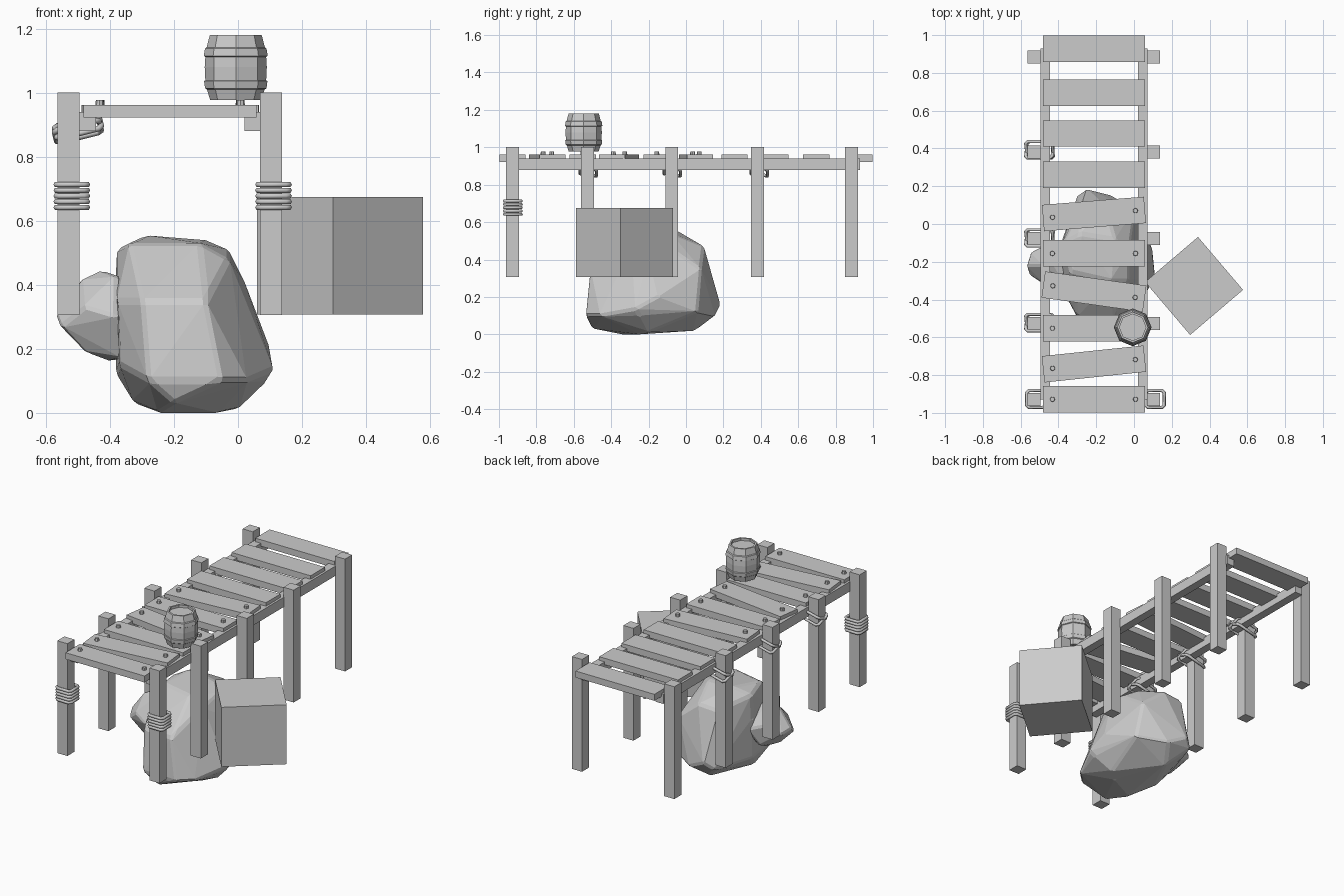
import bpy, bmesh, math
from mathutils import Vector

if "Cube" in bpy.data.objects:
    bpy.data.objects.remove(bpy.data.objects["Cube"])


def add_mesh(name, bm, loc=(0, 0, 0), rot=(0, 0, 0)):
    bmesh.ops.recalc_face_normals(bm, faces=bm.faces)
    me = bpy.data.meshes.new(name)
    bm.to_mesh(me)
    bm.free()
    ob = bpy.data.objects.new(name, me)
    ob.location, ob.rotation_euler = loc, rot
    bpy.context.collection.objects.link(ob)
    return ob


def box(name, loc, size, rz=0):
    bm = bmesh.new()
    bmesh.ops.create_cube(bm, size=1)
    bmesh.ops.scale(bm, vec=size, verts=bm.verts)
    return add_mesh(name, bm, loc, (0, 0, math.radians(rz)))


def rope(name, loc, hx, hy, rot=(0, 0, 0), r=0.009):
    # closed rope loop following a rectangle with cut corners
    c = 0.012
    pts = [(hx, hy - c), (hx - c, hy), (c - hx, hy), (-hx, hy - c),
           (-hx, c - hy), (c - hx, -hy), (hx - c, -hy), (hx, c - hy)]
    cu = bpy.data.curves.new(name, 'CURVE')
    cu.dimensions = '3D'
    cu.bevel_depth, cu.bevel_resolution = r, 1
    sp = cu.splines.new('POLY')
    sp.points.add(len(pts) - 1)
    for p, (x, y) in zip(sp.points, pts):
        p.co = (x, y, 0, 1)
    sp.use_cyclic_u = True
    ob = bpy.data.objects.new(name, cu)
    ob.location, ob.rotation_euler = loc, rot
    bpy.context.collection.objects.link(ob)


def rock(name, pts, bevel):
    bm = bmesh.new()
    for p in pts:
        bm.verts.new(p)
    res = bmesh.ops.convex_hull(bm, input=bm.verts)
    junk = {g for g in res['geom_interior'] + res['geom_unused'] if isinstance(g, bmesh.types.BMVert)}
    bmesh.ops.delete(bm, geom=list(junk), context='VERTS')
    ob = add_mesh(name, bm)
    m = ob.modifiers.new('soft_edges', 'BEVEL')
    m.width, m.segments = bevel, 1
    m.limit_method, m.angle_limit = 'ANGLE', math.radians(22)


# posts and rails
for y in (-0.928, -0.526, -0.076, 0.382, 0.885):
    for x in (-0.529, 0.103):
        box("post", (x, y, 0.653), (0.069, 0.069, 0.695))
for x in (-0.47, 0.046):
    box("rail", (x, 0, 0.91), (0.052, 1.86, 0.06))

# deck planks (centre y, twist), nailed on the front six
planks = [(0.928, 0), (0.696, 0), (0.479, 0), (0.26, 0), (0.053, 4.6),
          (-0.156, 0), (-0.358, -8), (-0.552, 0), (-0.741, 6), (-0.928, 0)]
for i, (y, a) in enumerate(planks):
    box("plank", (-0.212, y, 0.942), (0.541, 0.14, 0.04), a)
    if i < 4:
        continue
    for dx in (-0.22, 0.22):
        bm = bmesh.new()
        bmesh.ops.create_cone(bm, cap_ends=True, segments=8, radius1=0.014, radius2=0.012, depth=0.022)
        t = math.radians(a)
        add_mesh("nail", bm, (-0.212 + dx * math.cos(t), y + dx * math.sin(t), 0.967))

# rope coils on the front posts
for x in (-0.519, 0.111):
    for k in range(5):
        rope("rope_coil", (x, -0.926, 0.642 + k * 0.0178), 0.049, 0.045)

# crossed lashings tying the left posts to the rail
for y in (-0.522, -0.074, 0.392):
    for s, dz in ((1, 0), (-1, -0.012)):
        rope("lashing", (-0.5, y, 0.892 + dz), 0.072, 0.048,
             (math.radians(24 * s), math.radians(-14), 0))

# octagonal barrel with raised hoops and recessed lid
prof = [(0.08, 0.978), (0.09, 1.01), (0.096, 1.014), (0.099, 1.036), (0.095, 1.039),
        (0.097, 1.08), (0.095, 1.112), (0.1, 1.115), (0.096, 1.138), (0.091, 1.142),
        (0.081, 1.18), (0.07, 1.18), (0.07, 1.165)]
bm = bmesh.new()
rings = [[bm.verts.new((r * math.cos(k * math.pi / 4), r * math.sin(k * math.pi / 4), z))
          for k in range(8)] for r, z in prof]
for a, b in zip(rings, rings[1:]):
    for k in range(8):
        bm.faces.new((a[k], a[(k + 1) % 8], b[(k + 1) % 8], b[k]))
bm.faces.new(rings[0][::-1])
bm.faces.new(rings[-1])
add_mesh("barrel", bm, (-0.007, -0.547, 0))

# crate
box("crate", (0.318, -0.328, 0.491), (0.368, 0.368, 0.368), 40.4)

# boulders under the dock
big = [(-.3, .15, .12), (-.25, .185, .16), (-.13, .155, .1), (-.28, .09, .46), (-.15, .095, .47),
       (0, .08, .35), (.035, .06, .12), (-.285, -.05, .555), (-.1, -.08, .54), (-.34, -.25, .53),
       (-.12, -.3, .53), (-.03, -.15, .51), (-.03, -.3, .48), (-.385, -.1, .37), (-.378, -.1, .51),
       (-.38, -.1, .12), (-.378, -.35, .35), (-.37, -.35, .15), (.112, -.27, .135), (.09, -.25, .1),
       (.1, -.15, .2), (.02, -.2, .41), (-.3, -.49, .35), (-.1, -.51, .35), (-.28, -.53, .1),
       (-.05, -.535, .1), (-.2, -.5, .03), (.03, -.46, .1), (-.06, -.25, 0), (-.325, -.2, .03),
       (0, -.2, .012), (-.2, .05, .02), (-.25, -.35, .0)]
rock("large_boulder", big, 0.012)
small = [(-.57, -.22, .31), (-.555, -.27, .27), (-.55, -.15, .29), (-.48, -.25, .19), (-.4, -.2, .16),
         (-.36, -.3, .17), (-.43, -.2, .447), (-.49, -.22, .42), (-.38, -.28, .43), (-.48, -.32, .33),
         (-.38, -.36, .3), (-.47, -.11, .34), (-.36, -.08, .3), (-.42, -.12, .2), (-.32, -.2, .4),
         (-.3, -.2, .2)]
rock("small_boulder", small, 0.01)
